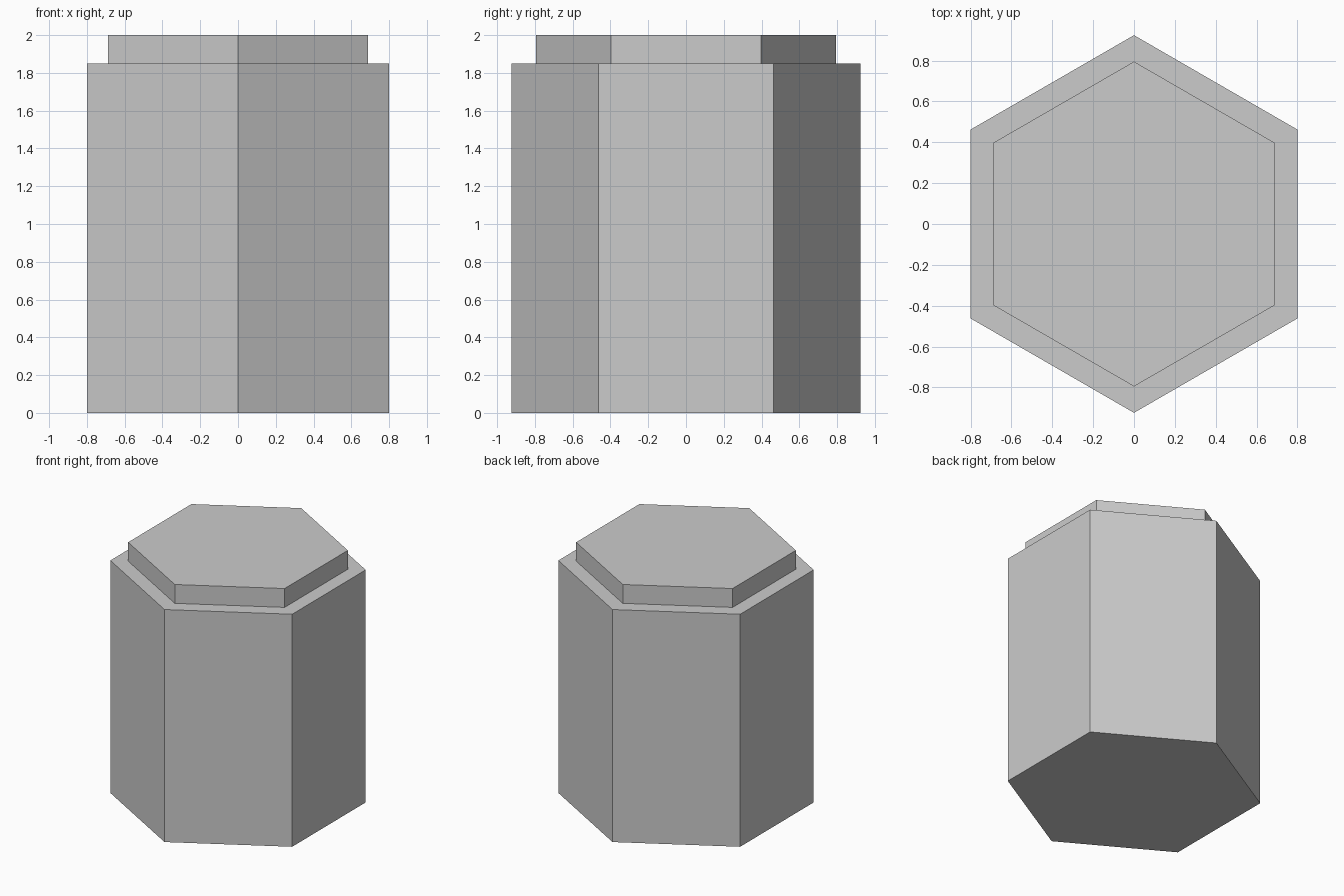
import bpy, bmesh
from math import sin, cos, pi

if "Cube" in bpy.data.objects:
    bpy.data.objects.remove(bpy.data.objects["Cube"])

SIDES = 6
BODY_R, CAP_R = 0.924, 0.795
BODY_TOP, CAP_TOP = 1.85, 2.0

bm = bmesh.new()


def ring(radius, z):
    # Hexagon with corners pointing along +y and -y
    return [bm.verts.new((radius * cos(pi / 2 + i * 2 * pi / SIDES),
                          radius * sin(pi / 2 + i * 2 * pi / SIDES), z))
            for i in range(SIDES)]


# Body wall, shoulder ledge and raised cap as one closed stepped shell
rings = [ring(BODY_R, 0), ring(BODY_R, BODY_TOP),
         ring(CAP_R, BODY_TOP), ring(CAP_R, CAP_TOP)]
for low, high in zip(rings, rings[1:]):
    for i in range(SIDES):
        j = (i + 1) % SIDES
        bm.faces.new((low[i], low[j], high[j], high[i]))

# Flat bottom and top
bm.faces.new(rings[0][::-1])
bm.faces.new(rings[-1])
bmesh.ops.recalc_face_normals(bm, faces=bm.faces)

mesh = bpy.data.meshes.new("stepped_hexagonal_column")
bm.to_mesh(mesh)
bm.free()
column = bpy.data.objects.new("stepped_hexagonal_column", mesh)
bpy.context.collection.objects.link(column)
